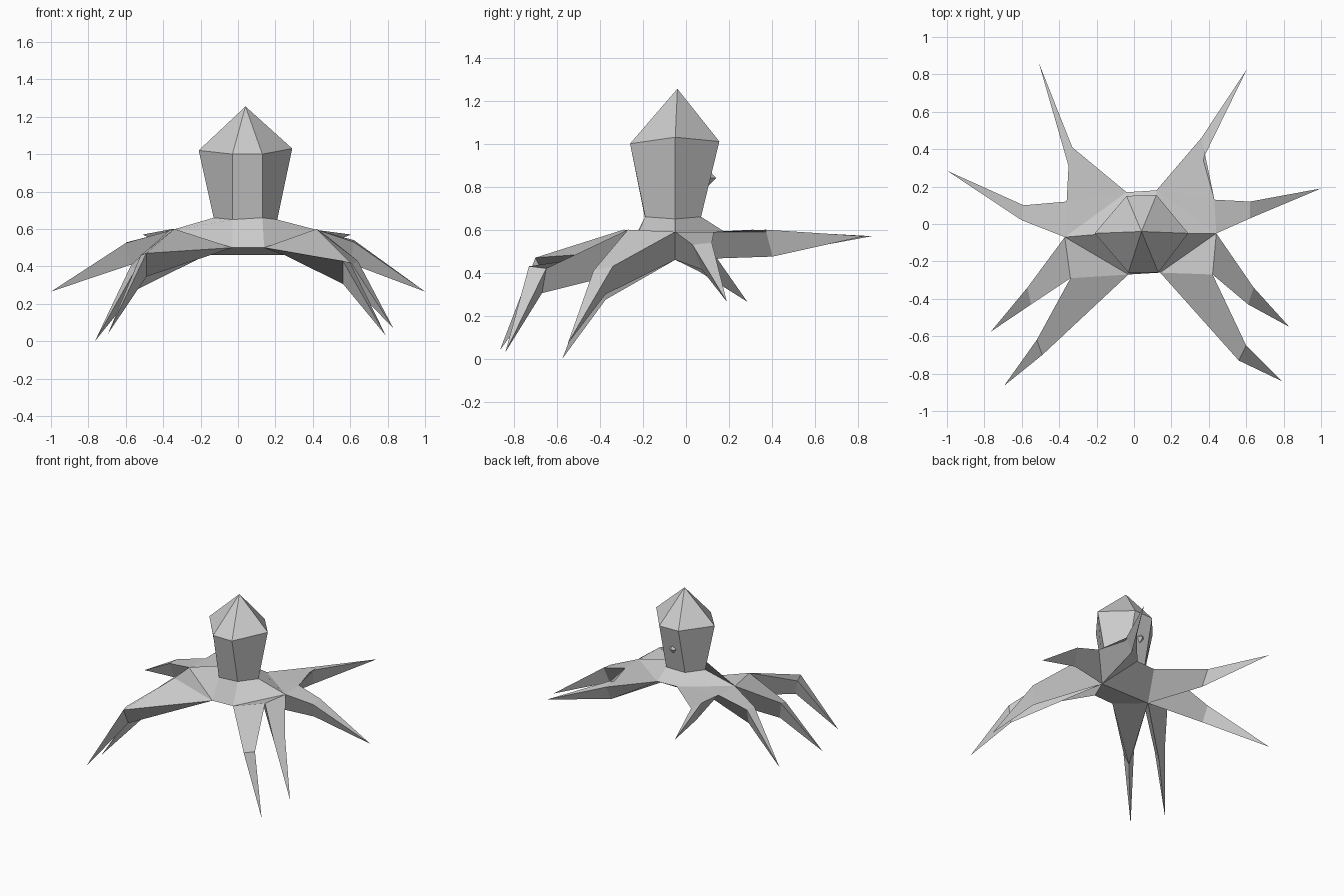
import bpy, bmesh
from mathutils import Vector as V

if "Cube" in bpy.data.objects:
    bpy.data.objects.remove(bpy.data.objects["Cube"])

def finish(bm, name):
    bmesh.ops.recalc_face_normals(bm, faces=bm.faces)
    me = bpy.data.meshes.new(name)
    bm.to_mesh(me)
    bm.free()
    ob = bpy.data.objects.new(name, me)
    bpy.context.collection.objects.link(ob)
    return ob

# Head rings, anticlockwise from front left, and the skirt where legs join
crown = [(-.03, -.26, 1.0), (.13, -.26, 1.0), (.29, -.05, 1.03),
         (.12, .155, 1.01), (-.04, .15, 1.01), (-.21, -.05, 1.02)]
neck = [(-.03, -.19, .65), (.13, -.19, .66), (.21, -.05, .65),
        (.12, .07, .66), (-.04, .07, .66), (-.13, -.05, .66)]
skirt = [(-.03, -.27, .5), (.14, -.26, .5), (.42, -.27, .6), (.44, -.05, .59),
         (.43, .13, .59), (.12, .18, .59), (-.04, .17, .59), (-.36, .12, .59),
         (-.37, -.07, .59), (-.34, -.29, .6)]

# Legs: skirt edge index, two upper knee points, tip
legs = [
    (1, (.56, -.73, .43), (.60, -.65, .42), (.79, -.84, .03)),
    (2, (.61, -.43, .41), (.64, -.34, .43), (.83, -.55, .07)),
    (3, (.62, .03, .53), (.62, .12, .54), (1.0, .19, .265)),
    (4, (.38, .37, .60), (.36, .46, .59), (.605, .83, .57)),
    (6, (-.33, .41, .59), (-.35, .31, .60), (-.51, .865, .57)),
    (7, (-.59, .10, .53), (-.60, .02, .525), (-1.0, .285, .265)),
    (8, (-.57, -.34, .41), (-.55, -.43, .38), (-.765, -.575, .0)),
    (9, (-.52, -.62, .46), (-.49, -.70, .47), (-.695, -.865, .04)),
]

# Octopus body
bm = bmesh.new()
ring = lambda pts: [bm.verts.new(p) for p in pts]
c, n, s = ring(crown), ring(neck), ring(skirt)
apex = bm.verts.new((.04, -.04, 1.255))
right, left = ring([(.25, -.05, .46), (-.17, -.05, .46)])
hips = [s[i] for i in (0, 1, 3, 5, 6, 8)]
for i in range(6):
    j = (i + 1) % 6
    bm.faces.new((c[i], c[j], apex))
    bm.faces.new((n[i], n[j], c[j], c[i]))
    bm.faces.new((hips[i], hips[j], n[j], n[i]))
# leg-pair webs on top, and the underside
for i in (1, 3, 6, 8):
    bm.faces.new((s[i], s[i + 1], s[(i + 2) % 10]))
for f in ((s[0], s[1], right, left), (s[5], s[6], left, right)):
    bm.faces.new(f)
# three-sided legs, bent at the knee
for i, k1, k2, tip in legs:
    low = (V(k1) + V(k2)) / 2
    low = V((low.x * .97, low.y * .97, low.z - .12))
    base = [s[i], s[(i + 1) % 10], right if i < 5 else left]
    knee = ring([k1, k2, low])
    end = bm.verts.new(tip)
    for j in range(3):
        k = (j + 1) % 3
        bm.faces.new((base[j], base[k], knee[k], knee[j]))
        bm.faces.new((knee[j], knee[k], end))
finish(bm, "octopus_body")

# Small pointed siphon on the back of the head
bm = bmesh.new()
bmesh.ops.create_cone(bm, cap_ends=True, segments=4, radius1=.05, radius2=0, depth=.05)
siphon = finish(bm, "siphon")
siphon.location = (.035, .115, .84)
siphon.rotation_euler = (-1.57, 0, 0)
